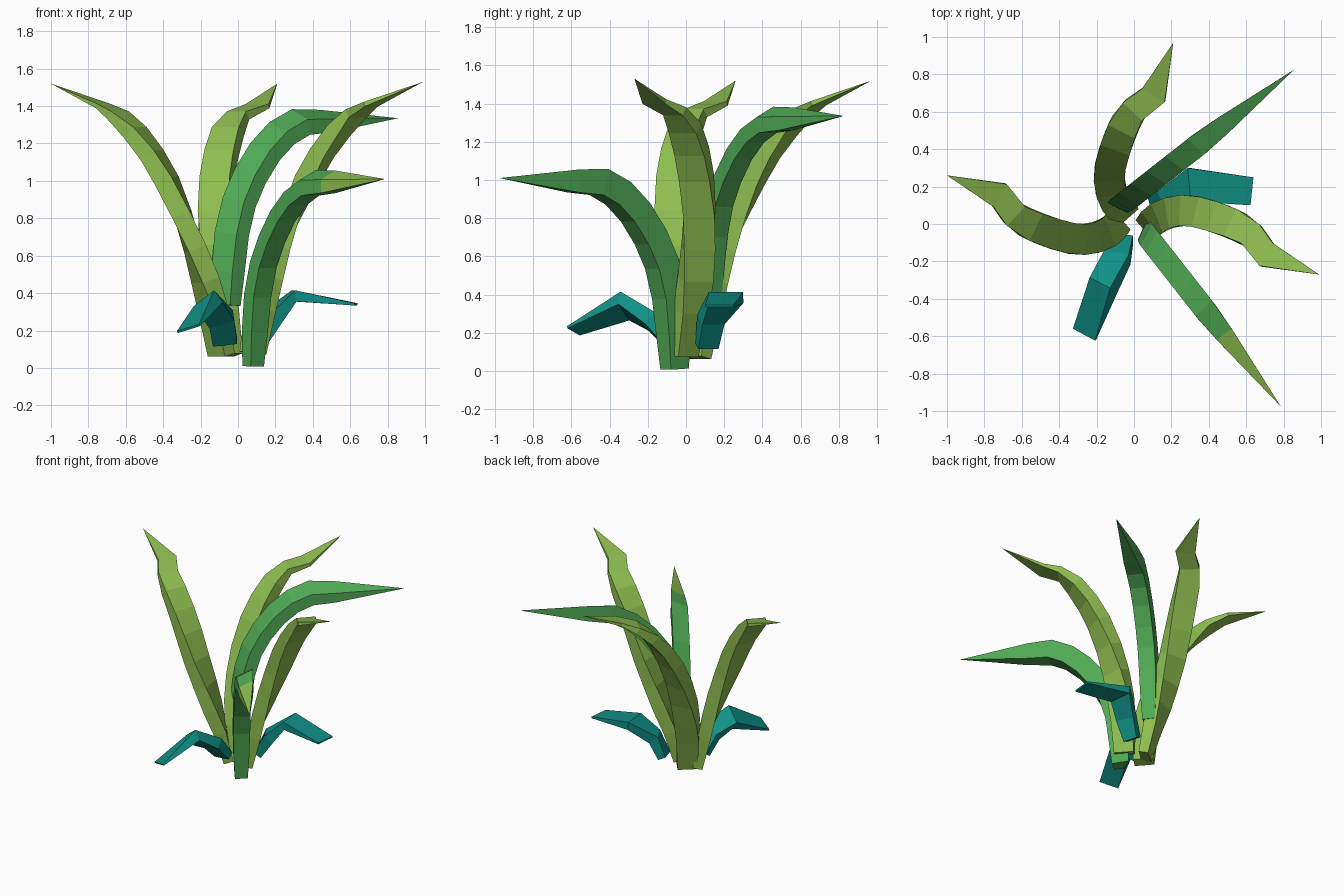
import bpy, bmesh
from math import radians, sin, cos
from mathutils import Vector, Matrix

if "Cube" in bpy.data.objects:
    bpy.data.objects.remove(bpy.data.objects["Cube"])

def mat(name, col):
    m = bpy.data.materials.new(name)
    m.diffuse_color = (*col, 1)
    m.use_nodes = True
    m.node_tree.nodes["Principled BSDF"].inputs["Base Color"].default_value = m.diffuse_color
    return m

LIGHT = mat("light_green", (0.27, 0.51, 0.08))
GREEN = mat("mid_green", (0.08, 0.40, 0.09))
TEAL = mat("teal", (0.005, 0.28, 0.24))

def leaf(name, rings, mats, angle=0, offset=(0, 0, 0), pointed=True, light_tip=False, skew=0):
    """Sweep a four-sided section along rings of (x, y, z, width, depth, roll)."""
    bm = bmesh.new()
    pts = [Vector(r[:3]) for r in rings]
    loops = []
    for i, r in enumerate(rings):
        if pointed and i == len(rings) - 1:
            loops.append([bm.verts.new(pts[i])])
            continue
        t = (pts[min(i + 1, len(pts) - 1)] - pts[max(i - 1, 0)]).normalized()
        s0 = t.cross(Vector((0, 0, 1))).normalized()
        n0 = s0.cross(t)
        a = radians(r[5]) if len(r) > 5 else 0
        side, n = s0 * cos(a) - n0 * sin(a), n0 * cos(a) + s0 * sin(a)
        loops.append([bm.verts.new(pts[i] + side * u * r[3] / 2 + n * v * r[4] / 2)
                      for u, v in ((1, 1 - skew), (-1, 1), (-1, -1), (1, -1))])
    bm.faces.new(loops[0])
    for i in range(len(loops) - 1):
        p, q = loops[i], loops[i + 1]
        for k in range(4):
            j = (k + 1) % 4
            f = bm.faces.new([p[k], p[j], q[0]] if len(q) == 1 else [p[k], p[j], q[j], q[k]])
            # top and right faces of the tip take the second colour
            if light_tip and i == len(loops) - 2 and k in (0, 3):
                f.material_index = 1
    if not pointed:
        bm.faces.new(loops[-1])
    bmesh.ops.recalc_face_normals(bm, faces=bm.faces)
    bm.transform(Matrix.Translation(offset) @ Matrix.Rotation(radians(angle), 4, 'Z'))
    me = bpy.data.meshes.new(name)
    bm.to_mesh(me)
    bm.free()
    for m in mats:
        me.materials.append(m)
    ob = bpy.data.objects.new(name, me)
    bpy.context.collection.objects.link(ob)
    return ob

# Tall light leaves: one curved blade turned three ways
tall = [(-.09, .00, .07, .14, .07), (-.13, -.035, .30, .16, .09), (-.175, -.06, .47, .165, .10),
        (-.23, -.075, .64, .165, .10), (-.30, -.08, .82, .165, .10), (-.38, -.065, 1.0, .165, .10),
        (-.46, -.04, 1.14, .165, .09), (-.55, -.005, 1.26, .16, .08), (-.64, .05, 1.35, .14, .05),
        (-.72, .155, 1.40, .14, .025), (-1.0, .26, 1.52, 0, 0)]
leaf("tall_leaf_left", tall, [LIGHT])
leaf("tall_leaf_right", tall, [LIGHT], 180, (-.01, -.01, .01))
leaf("tall_leaf_back", tall, [LIGHT], -90, (-.05, -.03, 0))

# Arching green leaves: one straight-plan blade, swept along +x and turned
arch = [(.075, 0, .02, .09, .12), (.085, 0, .20, .11, .14), (.11, 0, .40, .12, .14),
        (.16, 0, .57, .12, .14), (.235, 0, .71, .12, .14), (.335, 0, .84, .12, .14),
        (.45, 0, .94, .12, .14), (.58, 0, 1.0, .12, .14), (.75, 0, 1.005, .10, .12),
        (1.24, 0, 1.02, 0, 0)]
leaf("arching_leaf_front", arch, [GREEN, LIGHT], -51.9, (.02, 0, -.01), light_tip=True, skew=.8)
leaf("arching_leaf_back", arch, [GREEN], 38.1, (-.12, .06, .315), skew=.8)

# Short teal leaves with a bent knee and a blunt end
leaf("short_leaf_right", [(.11, .11, .13, .11, .06), (.18, .13, .27, .13, .08),
                          (.30, .21, .385, .18, .06), (.63, .175, .34, .15, .012)],
     [TEAL], pointed=False)
leaf("short_leaf_front", [(-.07, -.08, .14, .13, .06, 10), (-.09, -.18, .26, .14, .08, 20),
                          (-.16, -.32, .34, .15, .08, 35), (-.265, -.59, .21, .14, .012, 17)],
     [TEAL], pointed=False)
